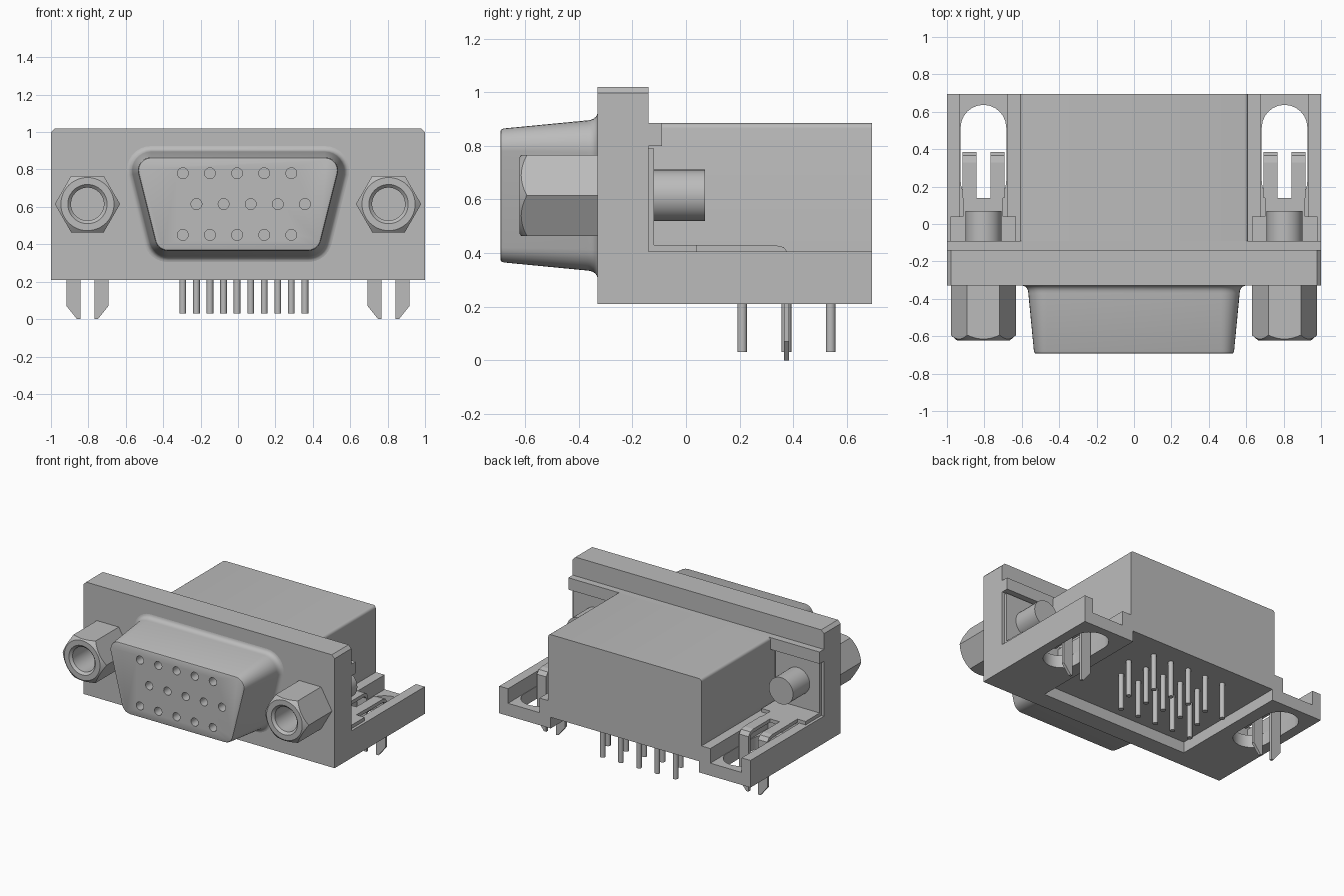
import bpy, bmesh
from math import pi, cos, sin
from mathutils import Vector

if "Cube" in bpy.data.objects:
    bpy.data.objects.remove(bpy.data.objects["Cube"], do_unlink=True)

grey = bpy.data.materials.new("plain_grey")
grey.use_nodes = True
grey.diffuse_color = (0.5, 0.5, 0.5, 1)
grey.node_tree.nodes["Principled BSDF"].inputs["Base Color"].default_value = (0.5, 0.5, 0.5, 1)


def finish(name, bm):
    """Turn a bmesh into an object with clean normals and the shared material."""
    bmesh.ops.recalc_face_normals(bm, faces=bm.faces)
    me = bpy.data.meshes.new(name)
    bm.to_mesh(me)
    bm.free()
    me.materials.append(grey)
    ob = bpy.data.objects.new(name, me)
    bpy.context.scene.collection.objects.link(ob)
    return ob


def add_loft(bm, rings):
    """Skin a list of equal rings and cap both ends."""
    vs = [[bm.verts.new(p) for p in r] for r in rings]
    n = len(vs[0])
    for a, b in zip(vs, vs[1:]):
        for i in range(n):
            j = (i + 1) % n
            bm.faces.new((a[i], a[j], b[j], b[i]))
    bm.faces.new(vs[0])
    bm.faces.new(vs[-1])


def loft(name, rings):
    bm = bmesh.new()
    add_loft(bm, rings)
    return finish(name, bm)


def box(name, x, y, z, bevel=0, edge_test=None, segments=1):
    bm = bmesh.new()
    add_loft(bm, [[(x[0], y[0], h), (x[1], y[0], h), (x[1], y[1], h), (x[0], y[1], h)] for h in z])
    if bevel:
        edges = [e for e in bm.edges if edge_test(e.verts[0].co, e.verts[1].co)]
        bmesh.ops.bevel(bm, geom=edges, offset=bevel, segments=segments, affect='EDGES', profile=0.5)
    return finish(name, bm)


def circle(center, r, axis, n=24):
    c = Vector(center)
    out = []
    for i in range(n):
        u, v = r * cos(2 * pi * i / n), r * sin(2 * pi * i / n)
        out.append(c + (Vector((u, 0, v)) if axis == 'y' else Vector((u, v, 0))))
    return out


def cut(ob, cutter):
    """Subtract the cutter, bake the result and remove the cutter."""
    mod = ob.modifiers.new("cut", 'BOOLEAN')
    mod.operation, mod.solver, mod.object = 'DIFFERENCE', 'EXACT', cutter
    bpy.context.view_layer.update()
    me = bpy.data.meshes.new_from_object(ob.evaluated_get(bpy.context.evaluated_depsgraph_get()))
    ob.modifiers.clear()
    ob.data = me
    bpy.data.objects.remove(cutter, do_unlink=True)


def smooth(ob, angle=0.5):
    for o in bpy.context.selected_objects:
        o.select_set(False)
    bpy.context.view_layer.objects.active = ob
    ob.select_set(True)
    bpy.ops.object.shade_smooth_by_angle(angle=angle)


# Housing: front flange, rear ledge and main block, hollow underneath
def top_y_edge(a, b):
    return abs(a.y - b.y) > 0.1 and a.z > 0.5


flange = box("flange", (-1, 1), (-0.33, -0.14), (0.21, 1.02), 0.022, top_y_edge)
box("rear_ledge", (-1, 1), (-0.14, -0.09), (0.80, 0.885))
body = box("body", (-0.61, 0.61), (-0.14, 0.695), (0.21, 0.885), 0.02, top_y_edge, 4)
for part in (flange, body):
    cut(part, box("recess_cutter", (-0.59, 0.59), (-0.2, 0.8), (0.1, 0.29)))
smooth(body)


# Shell: lofted rounded trapezoid with socket holes
def trapezoid(y, grow):
    half_top, half_low, low, high, r = 0.465, 0.375, 0.435, 0.795, 0.07 + grow
    corners = ((half_top, high, -12, 90), (-half_top, high, 90, 192),
               (-half_low, low, 192, 270), (half_low, low, 270, 348))
    ring = []
    for cx, cz, a0, a1 in corners:
        for i in range(9):
            a = (a0 + (a1 - a0) * i / 8) * pi / 180
            ring.append((cx + r * cos(a), y, cz + r * sin(a)))
    return ring


fillet = [(-0.33 - 0.04 * (1 - sin(t * pi / 10)), 0.03 + 0.03 * (1 - cos(t * pi / 10))) for t in range(6)]
profile = [(-0.693, -0.012), (-0.69, -0.004), (-0.68, 0)] + fillet
shell = loft("shell", [trapezoid(y, g) for y, g in profile])

outer_x = [-0.295 + 0.145 * i for i in range(5)]
middle_x = [x + 0.073 for x in outer_x]
bm = bmesh.new()
for z, xs in ((0.78, outer_x), (0.615, middle_x), (0.45, outer_x)):
    for x in xs:
        add_loft(bm, [circle((x, y, z), 0.029, 'y') for y in (-0.75, -0.52)])
cut(shell, finish("socket_cutter", bm))
smooth(shell)

# Contact pins
bm = bmesh.new()
for y, xs in ((0.21, outer_x), (0.375, middle_x), (0.54, outer_x)):
    for x in xs:
        add_loft(bm, [circle((x, y, z), 0.018, 'z', 16) for z in (0.03, 0.3)])
smooth(finish("contact_pins", bm))


# Hex standoff: hexagonal sides, chamfered tip, threaded bore
def standoff(name, x):
    n, flat = 48, 0.151

    def ring(fn):
        out = []
        for i in range(n):
            a = 2 * pi * i / n
            hexr = flat / cos(a % (pi / 3) - pi / 6)
            r, y = fn(hexr)
            out.append((x + r * cos(a), y, 0.615 + r * sin(a)))
        return out

    rings = [ring(lambda h: (h, -0.33)), ring(lambda h: (h, -0.615 + (h - flat) * 0.9)),
             ring(lambda h: (0.142, -0.622))]
    for r, y in ((0.105, -0.622), (0.088, -0.605), (0.088, -0.4)):
        rings.append(ring(lambda h: (r, y)))
    smooth(loft(name, rings), 0.4)


for s, side in ((1, "left"), (-1, "right")):
    def span(a, b):
        return tuple(sorted((s * a, s * b)))

    standoff(side + "_standoff", s * 0.805)
    smooth(loft(side + "_screw_barrel", [circle((s * 0.805, y, 0.615), 0.096, 'y', 32) for y in (-0.13, 0.07)]))

    # Mounting ear with channel and oblong slot
    ear = box(side + "_ear", span(0.61, 1), (-0.14, 0.695), (0.21, 0.405))
    cut(ear, box("channel_cutter", span(0.68, 0.93), (0.04, 0.8), (0.3, 0.5)))
    slot = []
    for i in range(26):
        a = pi * (i % 13) / 12 + (pi if i > 12 else 0)
        slot.append((s * 0.805 + 0.122 * cos(a), (0.515 if i < 13 else 0.23) + 0.122 * sin(a)))
    cut(ear, loft("slot_cutter", [[(px, py, z) for px, py in slot] for z in (0.1, 0.5)]))
    smooth(ear)

    # Bent bracket: upright plate, foot and two board-lock prongs
    box(side + "_bracket_plate", span(0.63, 0.98), (-0.14, -0.12), (0.405, 0.79))
    box(side + "_bracket_foot", span(0.63, 0.98), (-0.14, 0.04), (0.405, 0.43))
    box(side + "_bracket_tongue", span(0.7, 0.915), (0.04, 0.14), (0.405, 0.43))
    for d, label in ((1, "outer"), (-1, "inner")):
        x0, x1 = s * 0.805 + d * 0.038, s * 0.805 + d * 0.112
        bend = [(0.14, 0.43), (0.33, 0.43), (0.365, 0.422), (0.385, 0.395), (0.385, 0.3),
                (0.365, 0.3), (0.365, 0.385), (0.35, 0.402), (0.33, 0.405), (0.14, 0.405)]
        loft(f"{side}_{label}_prong_arm", [[(x, y, z) for y, z in bend] for x in (x0, x1)])
        tip = [(x0, 0.3), (x1, 0.3), (x1, 0.07), (x0 + d * 0.018, 0), (x0, 0)]
        loft(f"{side}_{label}_prong", [[(x, y, z) for x, z in tip] for y in (0.365, 0.385)])
